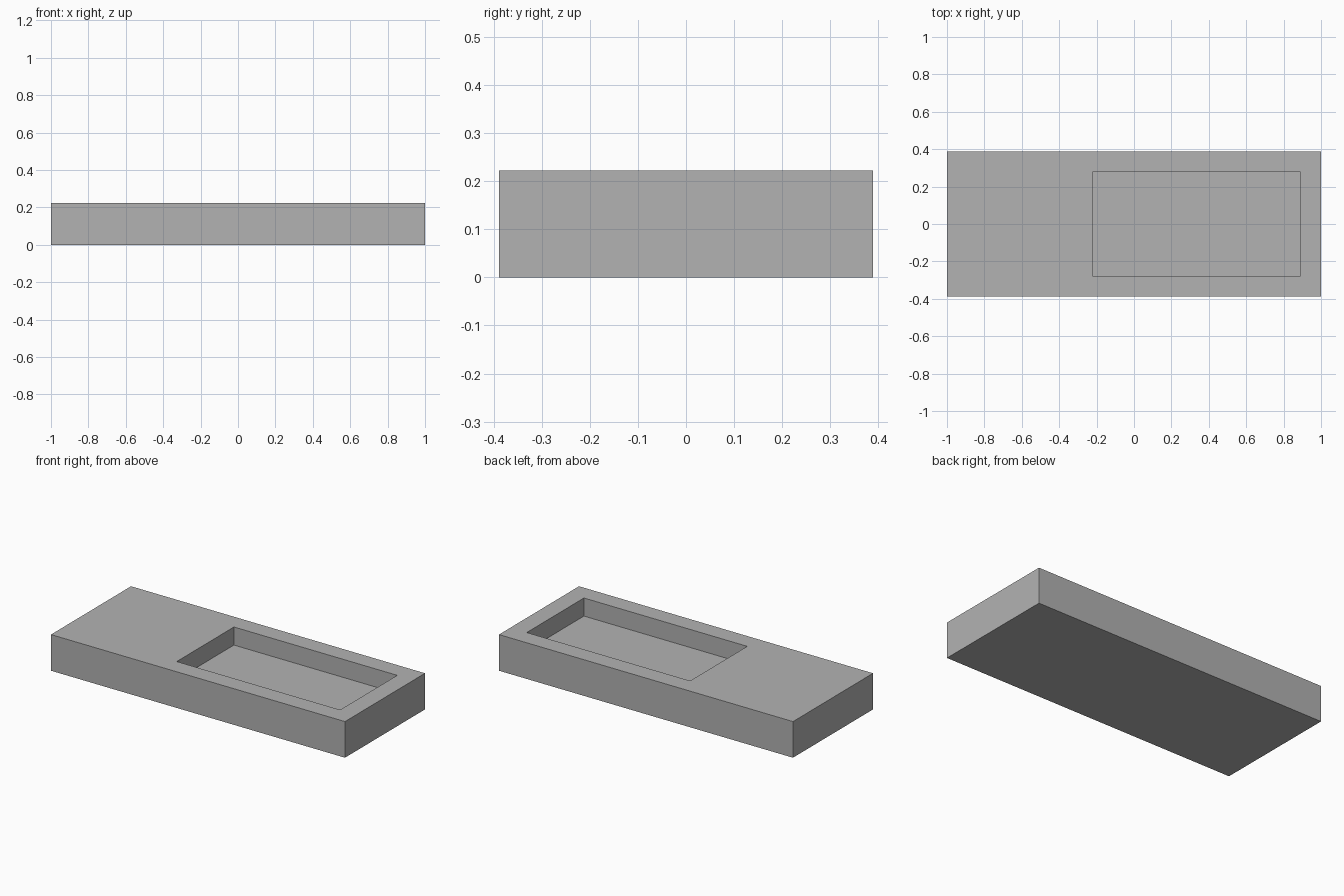
import bpy
import bmesh
from mathutils import Vector

default_cube = bpy.data.objects.get("Cube")
if default_cube:
    bpy.data.objects.remove(default_cube, do_unlink=True)

UNIT = 2 / 18                     # the block is 18 units long
LENGTH, WIDTH, HEIGHT = 18 * UNIT, 7 * UNIT, 2 * UNIT
POCKET_LEFT, POCKET_RIGHT = 8 * UNIT, -2 * UNIT
POCKET_HALF_WIDTH, POCKET_DEPTH = 2.5 * UNIT, UNIT

grey = bpy.data.materials.new("plain grey")
grey.use_nodes = True
colour = (0.448, 0.448, 0.448, 1)
grey.diffuse_color = colour
grey.node_tree.nodes["Principled BSDF"].inputs["Base Color"].default_value = colour

# Solid block standing on the ground
bm = bmesh.new()
bmesh.ops.create_cube(bm, size=1)
bmesh.ops.scale(bm, vec=(LENGTH, WIDTH, HEIGHT), verts=bm.verts)
bmesh.ops.translate(bm, vec=(0, 0, HEIGHT / 2), verts=bm.verts)
bm.normal_update()

# Rectangular pocket: inset the top, place its rim off centre, sink the floor
top = max(bm.faces, key=lambda f: f.calc_center_median().z)
bmesh.ops.inset_region(bm, faces=[top], thickness=UNIT, use_even_offset=True)
for v in top.verts:
    v.co.x = POCKET_LEFT if v.co.x > 0 else POCKET_RIGHT
    v.co.y = POCKET_HALF_WIDTH if v.co.y > 0 else -POCKET_HALF_WIDTH
extruded = bmesh.ops.extrude_discrete_faces(bm, faces=[top])
floor = extruded["faces"][0]
bmesh.ops.translate(bm, vec=Vector((0, 0, -POCKET_DEPTH)), verts=floor.verts)
bmesh.ops.recalc_face_normals(bm, faces=bm.faces)

mesh = bpy.data.meshes.new("recessed_block")
bm.to_mesh(mesh)
bm.free()
mesh.materials.append(grey)
block = bpy.data.objects.new("recessed_block", mesh)
bpy.context.collection.objects.link(block)
